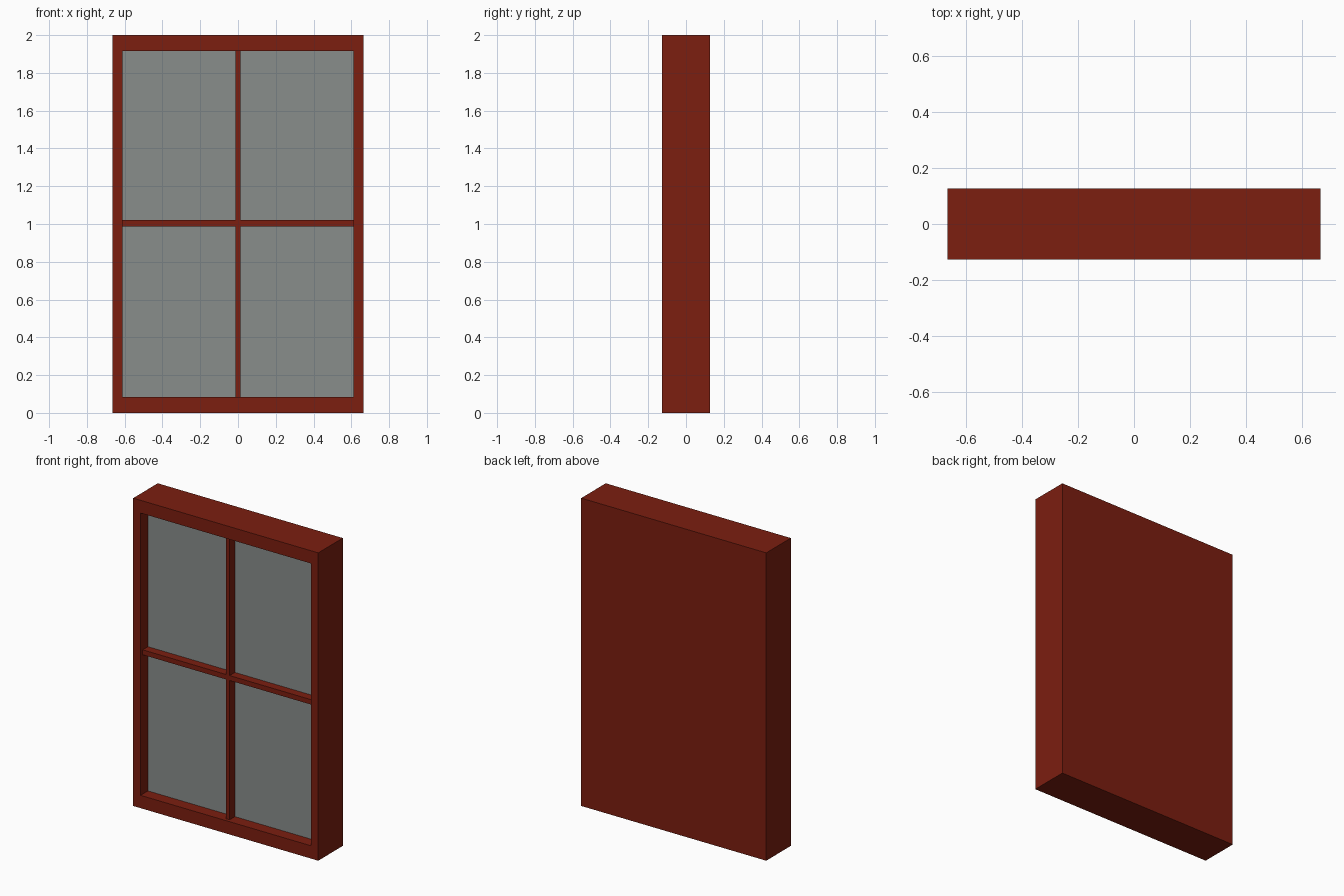
import bpy, bmesh

if "Cube" in bpy.data.objects:
    bpy.data.objects.remove(bpy.data.objects["Cube"])

def material(name, rgb):
    m = bpy.data.materials.new(name)
    m.diffuse_color = (*rgb, 1)
    m.use_nodes = True
    m.node_tree.nodes["Principled BSDF"].inputs["Base Color"].default_value = m.diffuse_color
    return m

red = material("red_paint", (0.20, 0.013, 0.005))
grey = material("grey_glass", (0.25, 0.27, 0.26))

HALF_W, HALF_D, HEIGHT = 0.665, 0.126, 2.0
OPEN_W, OPEN_LOW, OPEN_HIGH = 0.612, 0.083, 1.917
GLASS_Y, BAR_Y = -0.05, -0.104

def finish(name, bm, mat):
    bmesh.ops.recalc_face_normals(bm, faces=bm.faces)
    me = bpy.data.meshes.new(name)
    bm.to_mesh(me)
    bm.free()
    me.materials.append(mat)
    ob = bpy.data.objects.new(name, me)
    bpy.context.collection.objects.link(ob)
    return ob

def ring(bm, half_w, y, low, high):
    return [bm.verts.new((x, y, z)) for x, z in
            ((-half_w, low), (half_w, low), (half_w, high), (-half_w, high))]

def box(name, x0, x1, y0, y1, z0, z1, mat):
    bm = bmesh.new()
    bmesh.ops.create_cube(bm, size=1)
    for v in bm.verts:
        v.co = ((x0, x1)[v.co.x > 0], (y0, y1)[v.co.y > 0], (z0, z1)[v.co.z > 0])
    return finish(name, bm, mat)

# Frame: closed back, outer sides, front border and inner reveal
bm = bmesh.new()
rings = [ring(bm, HALF_W, HALF_D, 0, HEIGHT),
         ring(bm, HALF_W, -HALF_D, 0, HEIGHT),
         ring(bm, OPEN_W, -HALF_D, OPEN_LOW, OPEN_HIGH),
         ring(bm, OPEN_W, GLASS_Y, OPEN_LOW, OPEN_HIGH)]
bm.faces.new(rings[0])
for a, b in zip(rings, rings[1:]):
    for i in range(4):
        j = (i + 1) % 4
        bm.faces.new((a[i], a[j], b[j], b[i]))
finish("window_frame", bm, red)

# Glass: single sheet closing the recess, facing the front
bm = bmesh.new()
bm.faces.new(ring(bm, OPEN_W, GLASS_Y, OPEN_LOW, OPEN_HIGH))
bm.normal_update()
finish("glass", bm, grey)
glass = bpy.data.objects["glass"].data
if glass.polygons[0].normal.y > 0:
    glass.flip_normals()

# Glazing bars: one upright, with a crossbar on each side of it
box("upright_bar", -0.013, 0.013, BAR_Y, GLASS_Y, OPEN_LOW, OPEN_HIGH, red)
for side, x0, x1 in (("left", -OPEN_W, -0.013), ("right", 0.013, OPEN_W)):
    box(side + "_crossbar", x0, x1, BAR_Y, GLASS_Y, 0.988, 1.02, red)
